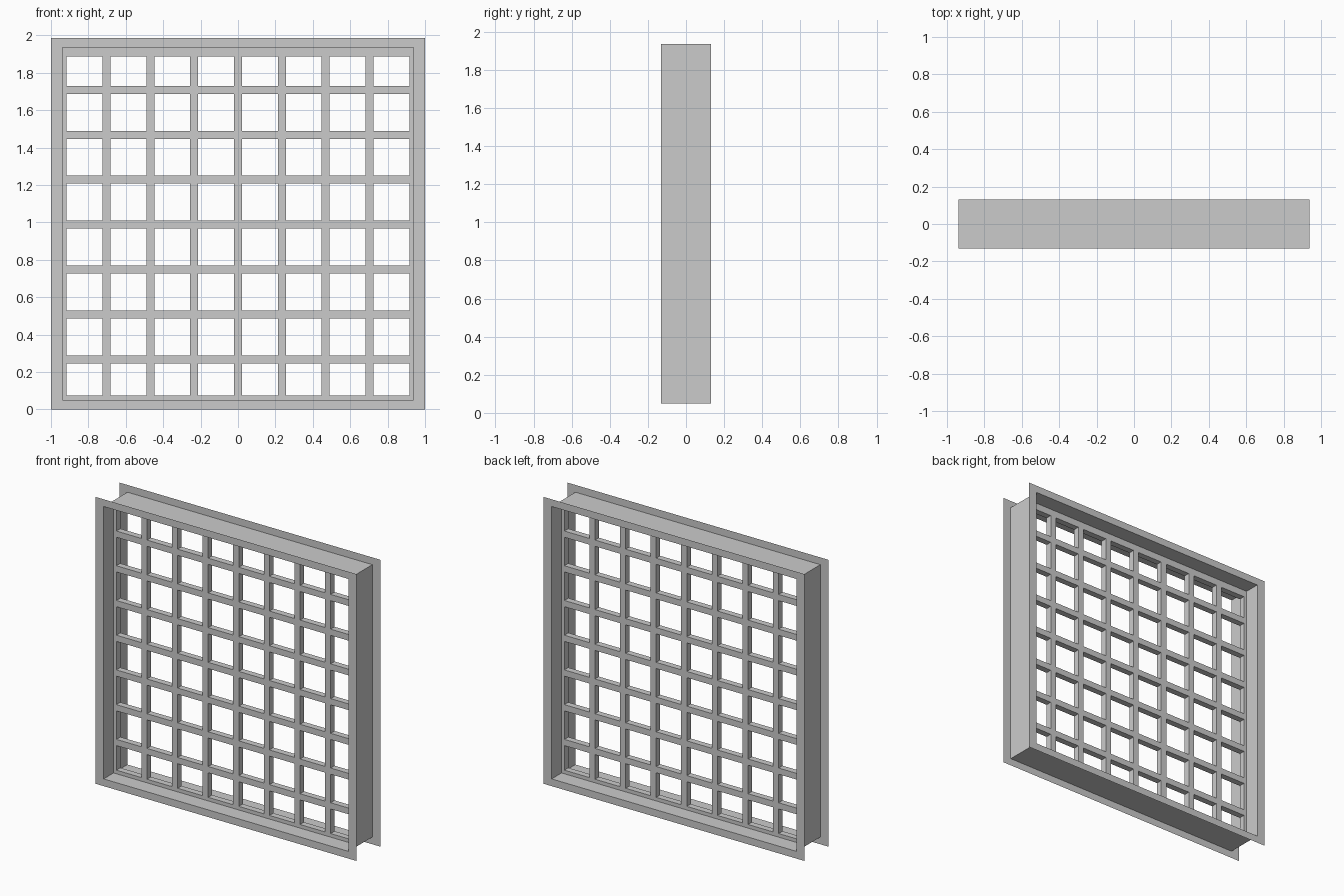
import bpy
import bmesh

if "Cube" in bpy.data.objects:
    bpy.data.objects.remove(bpy.data.objects["Cube"])

W, WALL_X = 1.0, 0.9375          # half widths: flange edge, tunnel wall
Z0, Z1, TOP = 0.05, 1.935, 1.985  # tunnel floor, tunnel ceiling, flange top
D = 0.13                          # half depth of the frame
BAR = 0.0215                      # half thickness of the lattice bars


def make_object(name, bm):
    bmesh.ops.recalc_face_normals(bm, faces=bm.faces)
    mesh = bpy.data.meshes.new(name)
    bm.to_mesh(mesh)
    bm.free()
    ob = bpy.data.objects.new(name, mesh)
    bpy.context.collection.objects.link(ob)
    return ob


def rect(bm, x, z0, z1, y):
    return [bm.verts.new(p) for p in ((-x, y, z0), (x, y, z0), (x, y, z1), (-x, y, z1))]


# Thin sheet frame: front flange, tunnel walls, back flange
bm = bmesh.new()
loops = [rect(bm, W, 0, TOP, -D), rect(bm, WALL_X, Z0, Z1, -D),
         rect(bm, WALL_X, Z0, Z1, D), rect(bm, W, 0, TOP, D)]
for a, b in zip(loops, loops[1:]):
    for i in range(4):
        j = (i + 1) % 4
        bm.faces.new((a[i], a[j], b[j], b[i]))
make_object("window_frame", bm)

# Lattice: cut lines alternate bar / opening / bar in both directions
xs = [-WALL_X, -WALL_X + BAR]
zs = [Z0, 0.075]
for i in range(7):
    cx = (i - 3) * WALL_X / 4
    cz = 0.2665 + i * 0.2403
    xs += [cx - BAR, cx + BAR]
    zs += [cz - BAR, cz + BAR]
xs += [WALL_X - BAR, WALL_X]
zs += [1.887, Z1]

bm = bmesh.new()
grid = [[bm.verts.new((x, 0, z)) for z in zs] for x in xs]
for i in range(len(xs) - 1):
    for k in range(len(zs) - 1):
        if i % 2 == 0 or k % 2 == 0:
            bm.faces.new((grid[i][k], grid[i + 1][k], grid[i + 1][k + 1], grid[i][k + 1]))
for v in [v for v in bm.verts if not v.link_faces]:
    bm.verts.remove(v)
lattice = make_object("lattice_bars", bm)
mod = lattice.modifiers.new("Thickness", 'SOLIDIFY')
mod.thickness = 2 * BAR
mod.offset = 0
